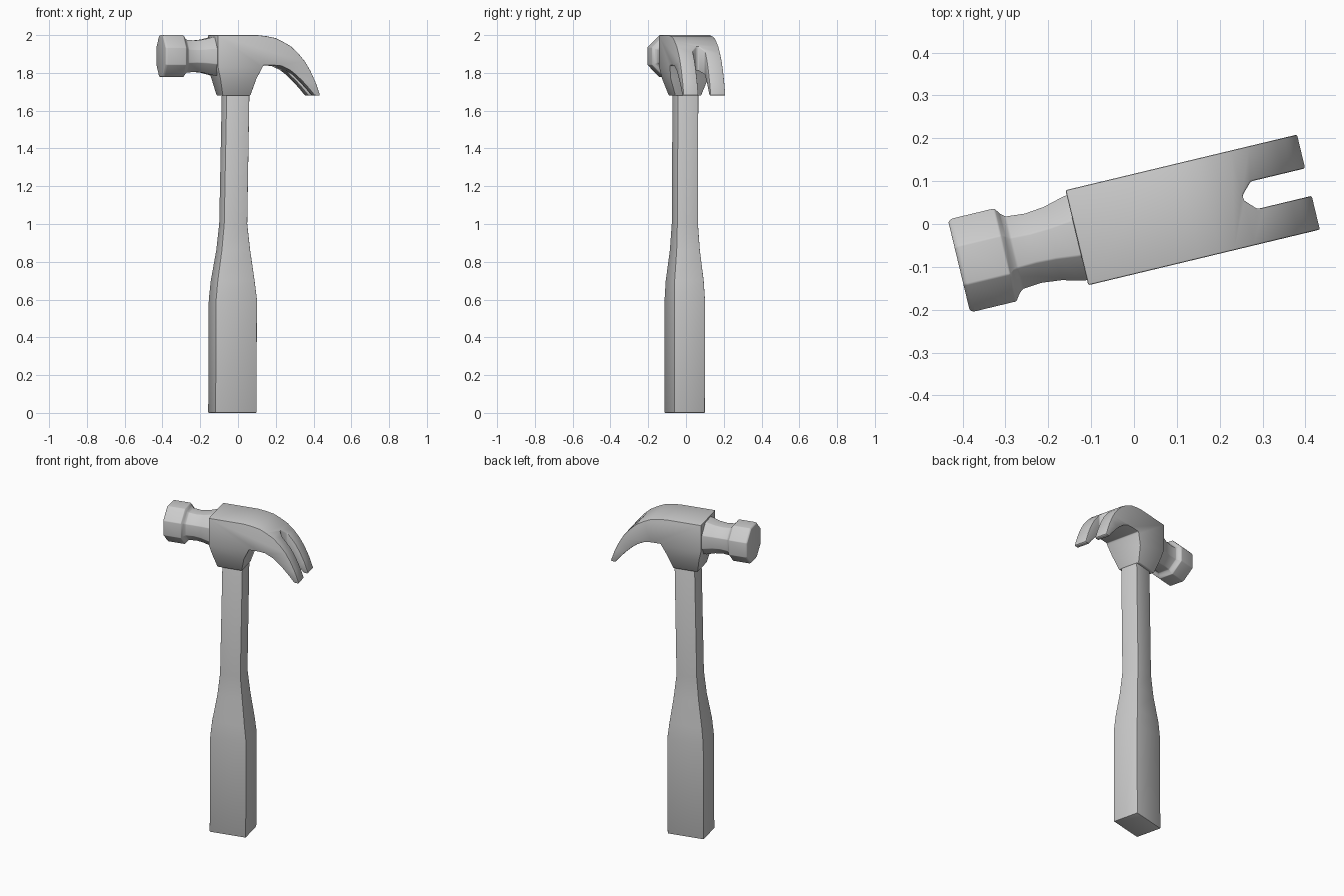
import bpy, bmesh, math
from mathutils import Matrix

if "Cube" in bpy.data.objects:
    bpy.data.objects.remove(bpy.data.objects["Cube"])

TURN = Matrix.Rotation(math.radians(13.5), 4, 'Z')


def make(name, bm):
    bmesh.ops.recalc_face_normals(bm, faces=bm.faces)
    me = bpy.data.meshes.new(name)
    bm.to_mesh(me)
    bm.free()
    ob = bpy.data.objects.new(name, me)
    ob.matrix_world = TURN
    bpy.context.collection.objects.link(ob)
    return ob


def loft(name, rings):
    bm = bmesh.new()
    loops = [[bm.verts.new(p) for p in ring] for ring in rings]
    n = len(loops[0])
    for a, b in zip(loops, loops[1:]):
        for i in range(n):
            bm.faces.new((a[i], a[(i + 1) % n], b[(i + 1) % n], b[i]))
    bm.faces.new(loops[0])
    bm.faces.new(loops[-1])
    return make(name, bm)


def prism(points, direction):
    bm = bmesh.new()
    face = bm.faces.new([bm.verts.new(p) for p in points])
    ext = bmesh.ops.extrude_face_region(bm, geom=[face])
    bmesh.ops.translate(bm, vec=direction,
                        verts=[v for v in ext['geom'] if isinstance(v, bmesh.types.BMVert)])
    return bm


def finish(ob, width):
    mod = ob.modifiers.new("bevel", 'BEVEL')
    mod.width = width
    mod.segments = 2
    mod.limit_method = 'ANGLE'
    mod.angle_limit = math.radians(32)
    bpy.ops.object.select_all(action='DESELECT')
    ob.select_set(True)
    bpy.context.view_layer.objects.active = ob
    bpy.ops.object.convert(target='MESH')
    bpy.ops.object.shade_smooth_by_angle(angle=math.radians(35))


# Handle: rectangular sections (z, centre, half width, half depth)
sections = [(0, -.031, .112, .084), (.6, -.028, .112, .084), (.7, -.029, .101, .08),
            (.86, -.026, .078, .064), (1.0, -.026, .0635, .057), (1.75, -.012, .0625, .056)]
handle = loft("handle", [[(c - w, -d, z), (c + w, -d, z), (c + w, d, z), (c - w, d, z)]
                         for z, c, w, d in sections])
finish(handle, .004)

# Striking face and neck: octagonal turned profile (along, half height)
profile = [(-.42, .106), (-.412, .1115), (-.309, .1115), (-.298, .096), (-.288, .087),
           (-.242, .083), (-.195, .088), (-.145, .101), (-.11, .104)]
rings = []
for u, r in profile:
    r /= math.cos(math.pi / 8)
    rings.append([(u, r * math.cos((k + .5) * math.pi / 4),
                   1.8885 + r * math.sin((k + .5) * math.pi / 4)) for k in range(8)])
finish(loft("striking_face", rings), .003)

# Head and claw: side profile, extruded, narrowed towards the socket
side = [(-.137, 2.0), (.08, 2.0), (.13, 1.994), (.178, 1.984), (.215, 1.967), (.262, 1.94),
        (.302, 1.903), (.338, 1.86), (.368, 1.81), (.396, 1.75), (.42, 1.683),
        (.412, 1.679), (.39, 1.681), (.362, 1.715), (.325, 1.755), (.29, 1.788), (.255, 1.815),
        (.21, 1.836), (.17, 1.84), (.112, 1.84), (.077, 1.77), (.051, 1.68),
        (-.10, 1.68), (-.121, 1.77), (-.137, 1.83)]
bm = prism([(u, -.114, z) for u, z in side], (0, .228, 0))
for cut in (1.83, 1.77):
    bmesh.ops.bisect_plane(bm, geom=bm.verts[:] + bm.edges[:] + bm.faces[:],
                           plane_co=(0, 0, cut), plane_no=(0, 0, 1))
for v in bm.verts:
    if v.co.x < .1 and v.co.z < 1.775:
        v.co.y *= .9 if v.co.z > 1.7 else .62
head = make("claw_head", bm)

# Nail notch between the two claw prongs
notch = make("notch_cutter", prism(
    [(.262, -.006, 1.5), (.288, -.033, 1.5), (.6, -.033, 1.5),
     (.6, .033, 1.5), (.288, .033, 1.5), (.262, .006, 1.5)], (0, 0, .7)))
notch.hide_render = True
cut = head.modifiers.new("notch", 'BOOLEAN')
cut.operation = 'DIFFERENCE'
cut.solver = 'EXACT'
cut.object = notch
finish(head, .004)
bpy.data.objects.remove(notch)
